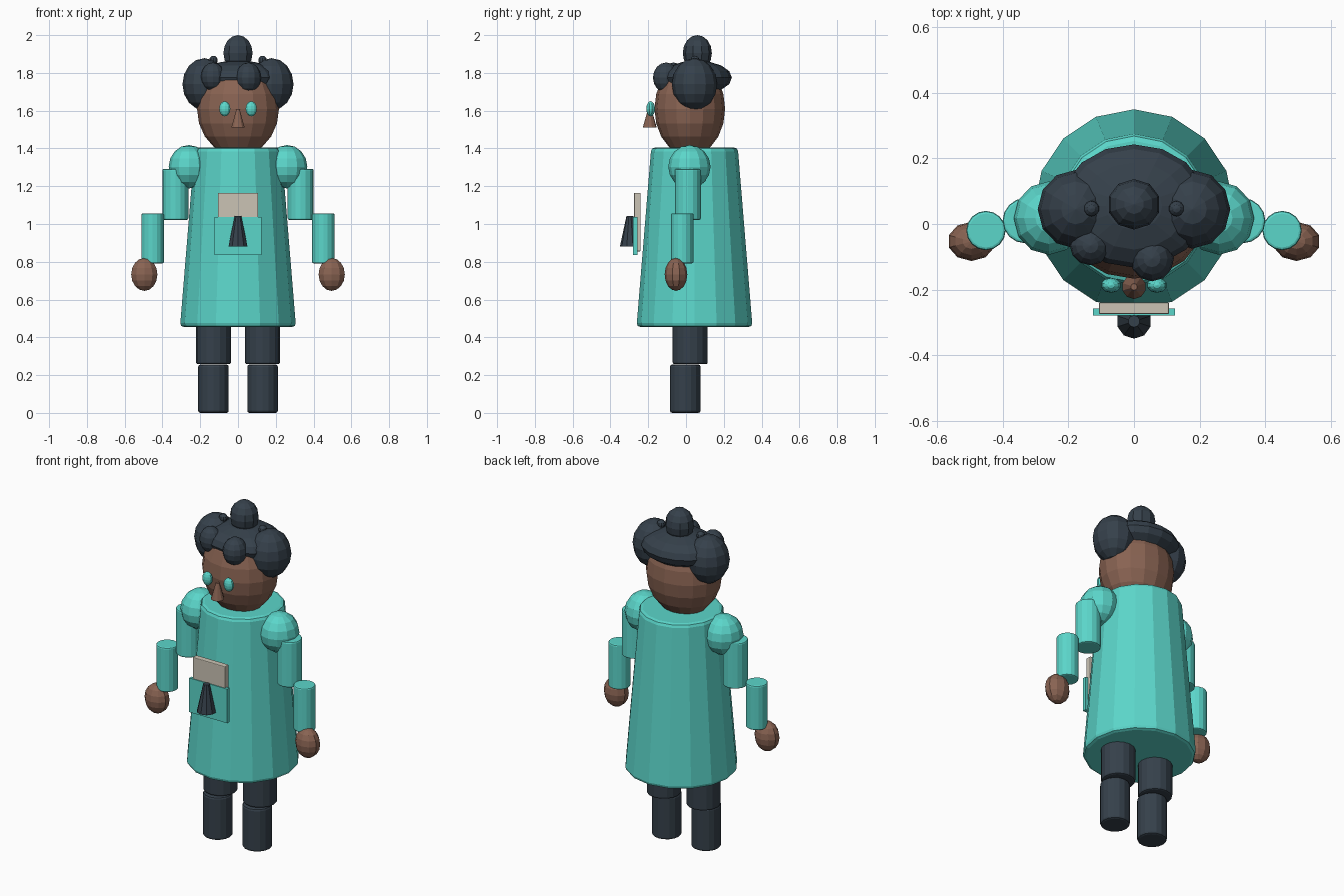
import bpy, math
from mathutils import Matrix, Vector
import bmesh

if "Cube" in bpy.data.objects:
    bpy.data.objects.remove(bpy.data.objects["Cube"])


def mat(name, r, g, b):
    m = bpy.data.materials.new(name)
    m.diffuse_color = (r, g, b, 1)
    m.use_nodes = True
    m.node_tree.nodes["Principled BSDF"].inputs["Base Color"].default_value = m.diffuse_color
    return m


TEAL = mat("teal cloth", 0.105, 0.67, 0.59)
SKIN = mat("brown skin", 0.25, 0.125, 0.085)
DARK = mat("dark slate", 0.036, 0.052, 0.070)
PALE = mat("pale card", 0.60, 0.55, 0.46)


def finish(name, bm, material, bevel=0.0):
    me = bpy.data.meshes.new(name)
    bm.to_mesh(me)
    bm.free()
    me.materials.append(material)
    ob = bpy.data.objects.new(name, me)
    bpy.context.collection.objects.link(ob)
    if bevel:
        mod = ob.modifiers.new("soft edge", 'BEVEL')
        mod.width = bevel
        mod.segments = 2
        mod.limit_method = 'ANGLE'
        mod.angle_limit = math.radians(50)
    return ob


def ball(name, loc, rad, material, seg=12, rings=8):
    bm = bmesh.new()
    m = Matrix.Translation(loc) @ Matrix.Diagonal((*rad, 1))
    bmesh.ops.create_uvsphere(bm, u_segments=seg, v_segments=rings, radius=1, matrix=m)
    return finish(name, bm, material)


def cone(name, x, y, z0, z1, r0, r1, material, seg=16, bevel=0.0):
    bm = bmesh.new()
    m = Matrix.Translation((x, y, (z0 + z1) / 2))
    bmesh.ops.create_cone(bm, cap_ends=True, segments=seg, radius1=r0, radius2=r1,
                          depth=z1 - z0, matrix=m)
    return finish(name, bm, material, bevel)


def box(name, x0, x1, y0, y1, z0, z1, material, bevel=0.0):
    bm = bmesh.new()
    c = Vector(((x0 + x1) / 2, (y0 + y1) / 2, (z0 + z1) / 2))
    m = Matrix.Translation(c) @ Matrix.Diagonal((x1 - x0, y1 - y0, z1 - z0, 1))
    bmesh.ops.create_cube(bm, size=1, matrix=m)
    return finish(name, bm, material, bevel)


# Coat and head
cone("coat", 0, 0.045, 0.455, 1.405, 0.307, 0.229, TEAL, 16, 0.02)
ball("head", (0, 0.02, 1.61), (0.217, 0.187, 0.25), SKIN, 16, 10)
cone("nose", 0, -0.192, 1.51, 1.605, 0.037, 0.01, SKIN, 10)

# Hair: cap, top bun and two front curls
ball("hair_cap", (0, 0.055, 1.775), (0.225, 0.188, 0.09), DARK, 16, 8)
ball("top_bun", (0, 0.06, 1.905), (0.081, 0.077, 0.095), DARK, 10, 8)
ball("left_curl", (-0.133, -0.066, 1.78), (0.063, 0.06, 0.075), DARK)
ball("right_curl", (0.055, -0.105, 1.775), (0.067, 0.07, 0.08), DARK)

# Mirrored parts
for s, side in ((-1, "left"), (1, "right")):
    ball(side + "_side_bun", (s * 0.178, 0.045, 1.74), (0.116, 0.12, 0.138), DARK)
    ball(side + "_hair_pin", (s * 0.13, 0.047, 1.866), (0.024, 0.024, 0.025), DARK, 10, 6)
    ball(side + "_eye", (s * 0.07, -0.187, 1.61), (0.031, 0.023, 0.04), TEAL, 10, 8)
    ball(side + "_shoulder", (s * 0.26, 0.018, 1.303), (0.107, 0.112, 0.115), TEAL)
    cone(side + "_upper_arm", s * 0.332, 0.01, 1.022, 1.292, 0.069, 0.069, TEAL, 16, 0.008)
    cone(side + "_forearm", s * 0.452, -0.02, 0.792, 1.056, 0.06, 0.06, TEAL, 16, 0.008)
    ball(side + "_hand", (s * 0.496, -0.053, 0.733), (0.073, 0.06, 0.087), SKIN, 10, 8)
    cone(side + "_upper_leg", s * 0.13, 0.022, 0.258, 0.54, 0.093, 0.093, DARK, 16, 0.01)
    cone(side + "_lower_leg", s * 0.13, -0.004, 0.0, 0.256, 0.081, 0.081, DARK, 16, 0.012)

# Chest card, pocket plate and small cone ornament
box("chest_card", -0.107, 0.107, -0.275, -0.24, 0.855, 1.165, PALE, 0.004)
box("pocket_plate", -0.125, 0.125, -0.28, -0.258, 0.835, 1.038, TEAL)
cone("pocket_ornament", 0, -0.297, 0.88, 1.043, 0.053, 0.018, DARK, 10)
